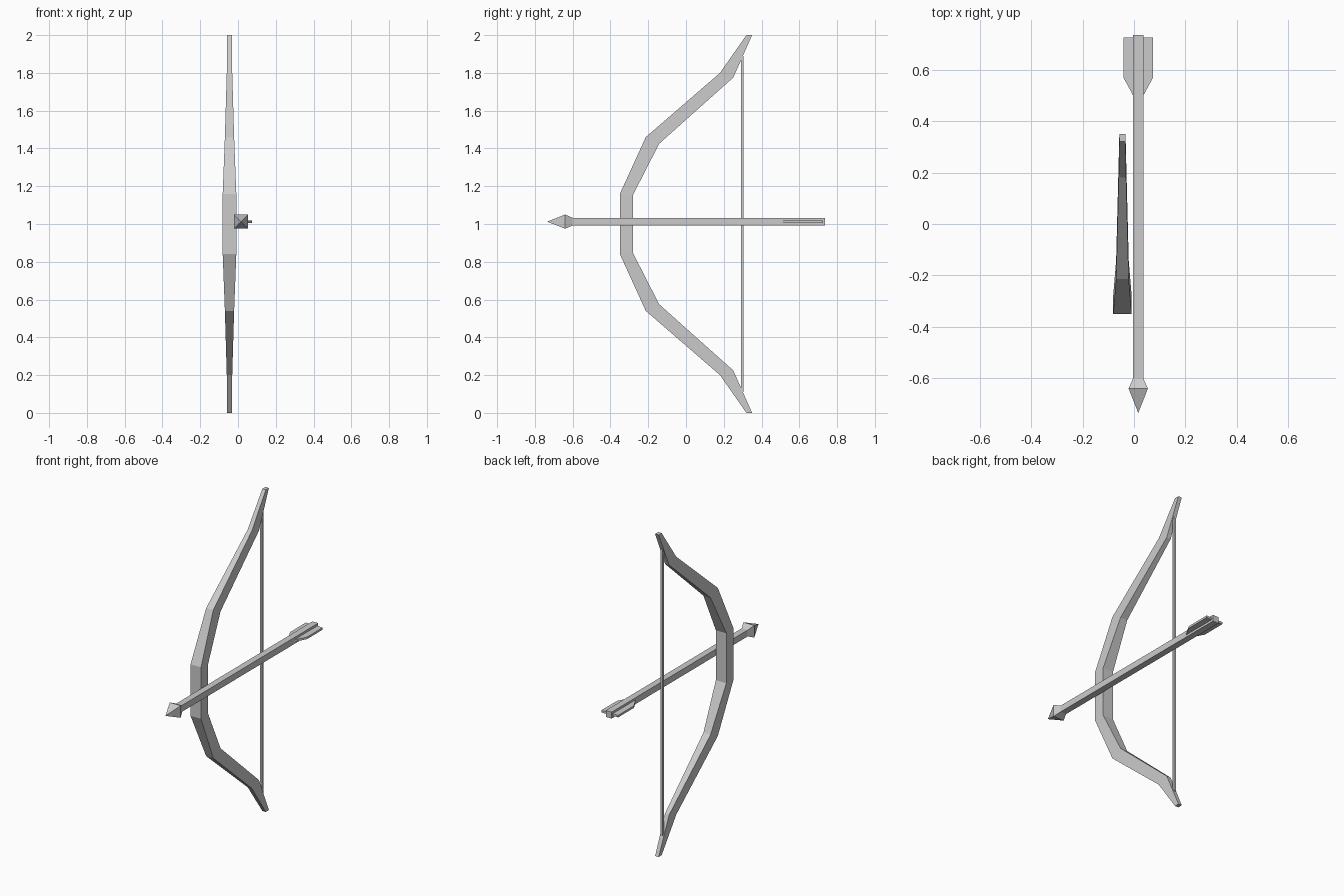
import bpy

if "Cube" in bpy.data.objects:
    bpy.data.objects.remove(bpy.data.objects["Cube"])

BOW_X = -0.045
ARROW_X, ARROW_Z = 0.0165, 1.0125


def make_mesh(name, verts, faces):
    mesh = bpy.data.meshes.new(name)
    mesh.from_pydata(verts, [], faces)
    mesh.update()
    obj = bpy.data.objects.new(name, mesh)
    bpy.context.collection.objects.link(obj)
    return obj


def loft(name, rings):
    """Skin a row of four-cornered rings and cap both ends."""
    verts = [p for ring in rings for p in ring]
    faces = [(3, 2, 1, 0)]
    for r in range(len(rings) - 1):
        a, b = r * 4, r * 4 + 4
        for i in range(4):
            j = (i + 1) % 4
            faces.append((a + i, a + j, b + j, b + i))
    n = len(verts) - 4
    faces.append((n, n + 1, n + 2, n + 3))
    return make_mesh(name, verts, faces)


def arrow_ring(y, h):
    return [(ARROW_X + sx * h, y, ARROW_Z + sz * h)
            for sx, sz in ((-1, -1), (1, -1), (1, 1), (-1, 1))]


# Bow: stations of outer (y, z), inner (y, z) and half width, mirrored about z = 1
upper = [
    ((-0.35, 1.16), (-0.28, 1.155), 0.036),
    ((-0.213, 1.46), (-0.142, 1.425), 0.0245),
    ((0.18, 1.80), (0.25, 1.775), 0.0145),
    ((0.32, 2.0), (0.35, 2.0), 0.012),
]
lower = [((o[0], 2 - o[1]), (i[0], 2 - i[1]), w) for o, i, w in reversed(upper)]
loft("bow", [[(BOW_X - w, *o), (BOW_X + w, *o), (BOW_X + w, *i), (BOW_X - w, *i)]
             for o, i, w in lower + upper])

# Bow string
s = 0.0075
loft("bow_string", [[(BOW_X + sx * s, 0.298 + sy * s, z)
                     for sx, sy in ((-1, -1), (1, -1), (1, 1), (-1, 1))]
                    for z in (0.11, 1.89)])

# Arrow shaft
shaft_half = 0.02
loft("arrow_shaft", [arrow_ring(y, shaft_half) for y in (0.735, -0.60)])

# Arrow head: flared collar and pyramid point
base = arrow_ring(-0.60, shaft_half) + arrow_ring(-0.64, 0.0375)
point = [(ARROW_X, -0.735, ARROW_Z)]
head_faces = [(0, 1, 2, 3)]
for i in range(4):
    j = (i + 1) % 4
    head_faces += [(j, i, i + 4, j + 4), (j + 4, i + 4, 8)]
make_mesh("arrow_head", base + point, head_faces)

# Feathers: one flat vane on each side of the shaft
for side, label in ((-1, "left"), (1, "right")):
    outline = [(0.015, 0.50), (0.02, 0.50), (0.058, 0.57), (0.058, 0.725), (0.015, 0.725)]
    if side < 0:
        outline = [(-x, y) for x, y in reversed(outline)]
    n = len(outline)
    verts = [(ARROW_X + x, y, ARROW_Z + z)
             for z in (-0.0065, 0.0065) for x, y in outline]
    faces = [tuple(reversed(range(n))), tuple(range(n, 2 * n))]
    faces += [(i, (i + 1) % n, (i + 1) % n + n, i + n) for i in range(n)]
    make_mesh("feather_" + label, verts, faces)
